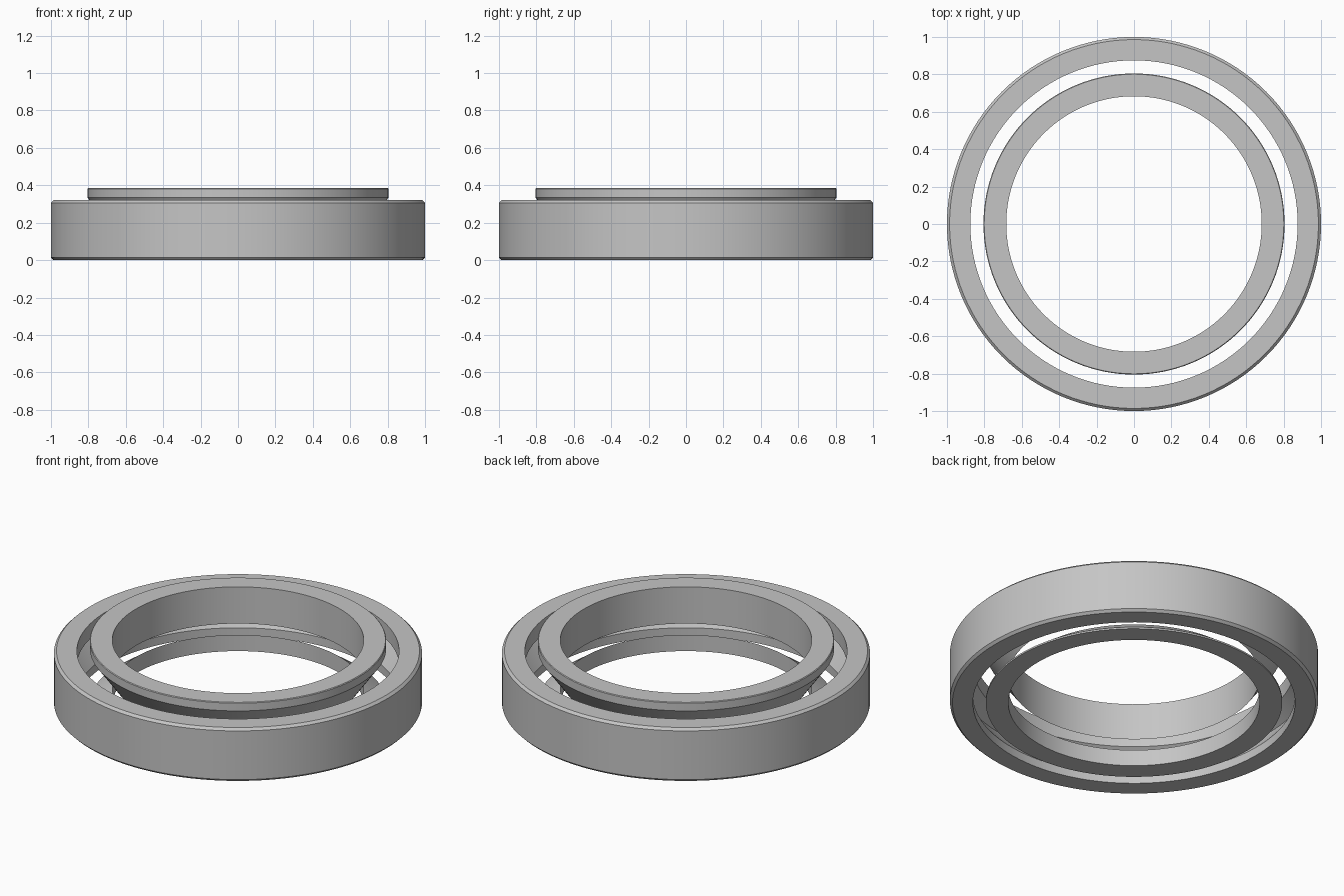
import bpy, bmesh, math
from mathutils import Vector

old = bpy.data.objects.get("Cube")
if old:
    bpy.data.objects.remove(old, do_unlink=True)

SEGMENTS = 128

steel = bpy.data.materials.new("brushed grey steel")
steel.use_nodes = True
GREY = (0.56, 0.56, 0.56, 1)
steel.diffuse_color = GREY
steel.node_tree.nodes["Principled BSDF"].inputs["Base Color"].default_value = GREY


def make_ring(name, profile):
    """Revolve a closed (radius, height) cross-section around z."""
    bm = bmesh.new()
    verts = [bm.verts.new(Vector((r, 0, z))) for r, z in profile]
    edges = [bm.edges.new((v, verts[i - 1])) for i, v in enumerate(verts)]
    bmesh.ops.spin(bm, geom=verts + edges, cent=(0, 0, 0), axis=(0, 0, 1),
                   angle=math.tau, steps=SEGMENTS, use_merge=True)
    bmesh.ops.remove_doubles(bm, verts=bm.verts, dist=0.0001)
    bmesh.ops.recalc_face_normals(bm, faces=bm.faces)
    mesh = bpy.data.meshes.new(name)
    bm.to_mesh(mesh)
    bm.free()
    mesh.materials.append(steel)
    ob = bpy.data.objects.new(name, mesh)
    bpy.context.collection.objects.link(ob)
    bpy.ops.object.select_all(action="DESELECT")
    ob.select_set(True)
    bpy.context.view_layer.objects.active = ob
    bpy.ops.object.shade_smooth_by_angle(angle=math.radians(25))
    return ob


BORE, LIP = 0.683, 0.805      # inner race radii
WALL, RIM = 0.875, 1.0        # outer race radii
B = 0.014                     # outer edge chamfer

# Outer race: chamfered outside, tilted V groove inside
make_ring("outer_race", [
    (WALL, 0), (RIM - B, 0), (RIM, B), (RIM, 0.32 - B), (RIM - B, 0.32),
    (WALL, 0.32), (WALL, 0.23), (0.959, 0.169), (WALL, 0.05)])

# Inner race upper half: thin lip above a sloped roller track
make_ring("inner_race_upper", [
    (BORE, 0.385), (LIP - 0.004, 0.385), (LIP, 0.381),
    (LIP, 0.335), (BORE, 0.165)])

# Inner race lower half: wedge below the split
make_ring("inner_race_lower", [
    (BORE, 0), (LIP, 0), (LIP, 0.01), (BORE, 0.097)])
